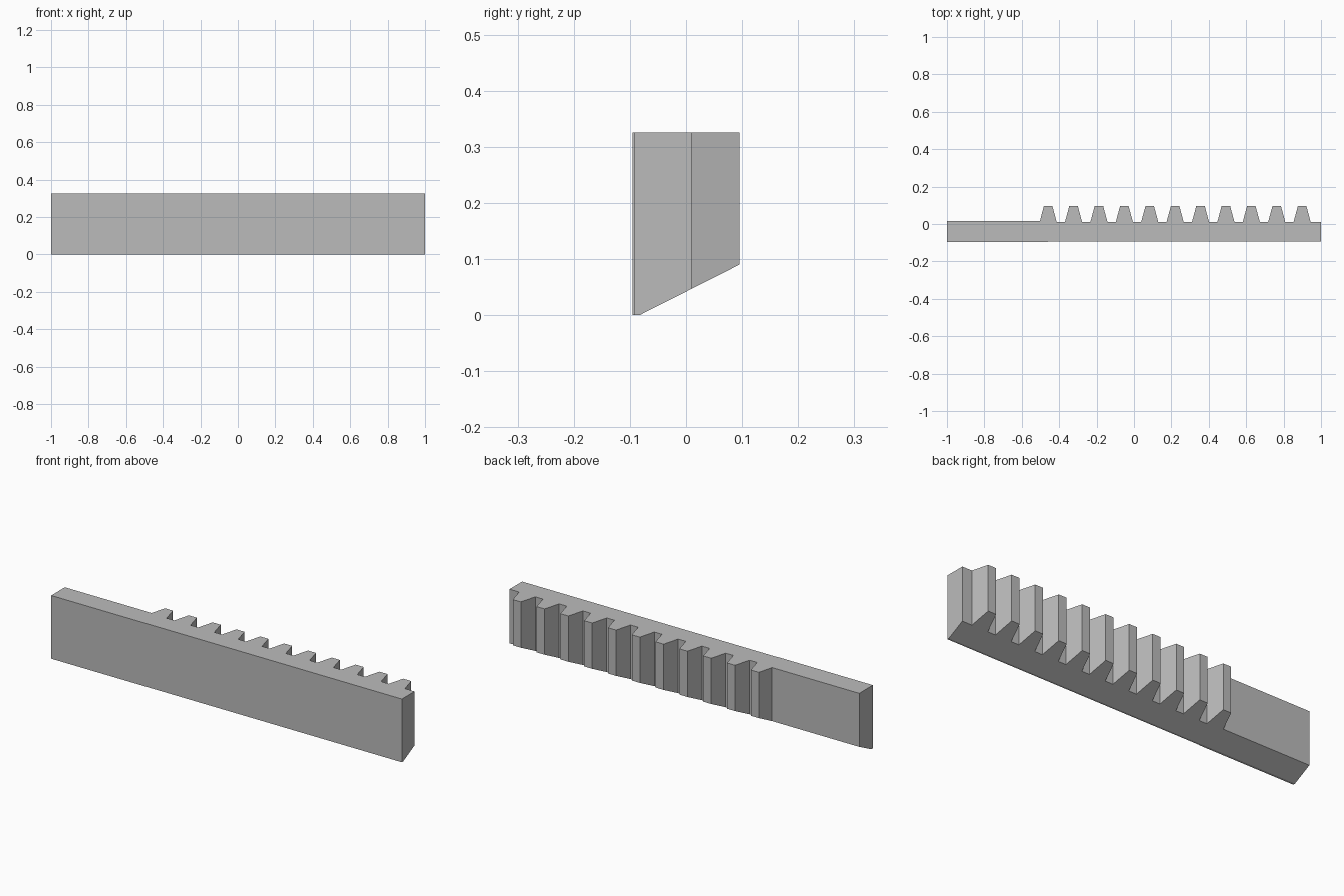
import bpy, bmesh
from mathutils import Vector

cube = bpy.data.objects.get("Cube")
if cube:
    bpy.data.objects.remove(cube, do_unlink=True)

HEIGHT = 0.326
BACK, TIP, ROOT, SHANK = -0.095, 0.095, 0.01, 0.016
PITCH, FIRST, TEETH = 0.1358, -0.459, 11
HALF_TIP, HALF_ROOT = 0.023, 0.046

steel = bpy.data.materials.new("grey_metal")
steel.use_nodes = True
grey = (0.5, 0.5, 0.5, 1)
steel.diffuse_color = grey
steel.node_tree.nodes["Principled BSDF"].inputs["Base Color"].default_value = grey

# Plan outline: front edge with its shallow step, then the toothed rear edge
outline = [(-1, BACK), (FIRST, BACK), (FIRST, BACK + 0.002), (1, BACK + 0.002), (1, ROOT)]
for i in reversed(range(TEETH)):
    c = FIRST + i * PITCH
    # The first tooth runs into the slightly thicker plain shank
    left = (c - HALF_ROOT, ROOT) if i else (c - HALF_ROOT + 0.002, SHANK)
    outline += [(c + HALF_ROOT, ROOT), (c + HALF_TIP, TIP), (c - HALF_TIP, TIP), left]
outline.append((-1, SHANK))

# Extrude the outline to full height
bm = bmesh.new()
base = bm.faces.new([bm.verts.new((x, y, 0)) for x, y in outline])
top = bmesh.ops.extrude_face_region(bm, geom=[base])["geom"]
bmesh.ops.translate(bm, vec=(0, 0, HEIGHT),
                    verts=[g for g in top if isinstance(g, bmesh.types.BMVert)])
bmesh.ops.recalc_face_normals(bm, faces=bm.faces)

# Slice the underside at a slant, rising toward the teeth
slope = Vector((0, 0.178, 0.09))
cut = bmesh.ops.bisect_plane(bm, geom=bm.verts[:] + bm.edges[:] + bm.faces[:],
                             plane_co=(0, -0.083, 0),
                             plane_no=Vector((0, slope.z, -slope.y)).normalized(),
                             clear_outer=True)
edges = [g for g in cut["geom_cut"] if isinstance(g, bmesh.types.BMEdge)]
bmesh.ops.contextual_create(bm, geom=edges)
bmesh.ops.recalc_face_normals(bm, faces=bm.faces)

mesh = bpy.data.meshes.new("toothed_rack")
bm.to_mesh(mesh)
bm.free()
mesh.materials.append(steel)
bpy.context.collection.objects.link(bpy.data.objects.new("toothed_rack", mesh))
